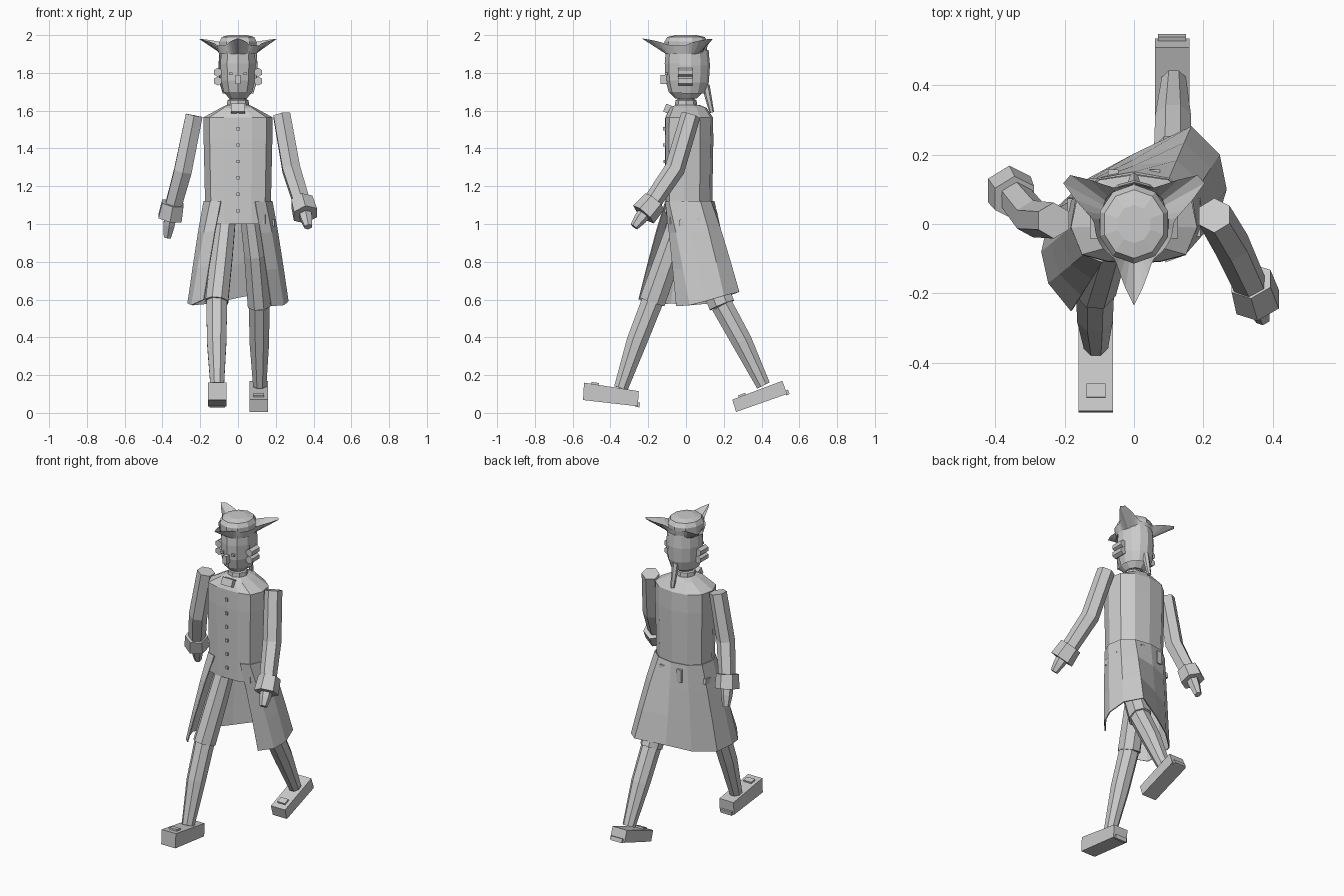
import bpy, bmesh, math
from mathutils import Vector, Matrix

old = bpy.data.objects.get("Cube")
if old:
    bpy.data.objects.remove(old, do_unlink=True)

grey = bpy.data.materials.new("plain grey")
grey.use_nodes = True
grey.diffuse_color = (0.6, 0.6, 0.6, 1)
grey.node_tree.nodes["Principled BSDF"].inputs["Base Color"].default_value = (0.6, 0.6, 0.6, 1)


def finish(name, bm):
    bmesh.ops.recalc_face_normals(bm, faces=bm.faces)
    mesh = bpy.data.meshes.new(name)
    bm.to_mesh(mesh)
    bm.free()
    mesh.materials.append(grey)
    obj = bpy.data.objects.new(name, mesh)
    bpy.context.collection.objects.link(obj)
    return obj


def loft(name, rings, closed=True, caps=True):
    """Skin a list of rings that all have the same number of points."""
    bm = bmesh.new()
    rows = [[bm.verts.new(p) for p in ring] for ring in rings]
    n = len(rows[0])
    for a, b in zip(rows, rows[1:]):
        for i in range(n if closed else n - 1):
            j = (i + 1) % n
            bm.faces.new((a[i], a[j], b[j], b[i]))
    if caps:
        bm.faces.new(rows[0])
        bm.faces.new(rows[-1])
    return finish(name, bm)


def tube(name, path, radii, sides=6, stretch=1.0):
    """Faceted limb along a path; stretch widens it front to back."""
    pts = [Vector(p) for p in path]
    rings = []
    for i, p in enumerate(pts):
        d = (pts[min(i + 1, len(pts) - 1)] - pts[max(i - 1, 0)]).normalized()
        v = d.cross(Vector((1, 0, 0))).normalized()
        u = v.cross(d)
        rings.append([p + radii[i] * (u * math.cos(t) + v * stretch * math.sin(t))
                      for t in (math.tau * (k + 0.5) / sides for k in range(sides))])
    return loft(name, rings)


def lathe(name, profile, sides=10, y=0.0, depth=1.0, start=0.0, sweep=math.tau):
    """Upright turned part from (radius, height) pairs."""
    full = sweep > 6.28
    count = sides if full else sides + 1
    angles = [start + sweep * k / sides for k in range(count)]
    rings = [[(r * math.cos(a), y + depth * r * math.sin(a), z) for a in angles]
             for r, z in profile]
    return loft(name, rings, full, full)


def box(name, loc, size, tilt=0.0):
    bm = bmesh.new()
    bmesh.ops.create_cube(bm, size=1)
    m = Matrix.Translation(loc) @ Matrix.Rotation(tilt, 4, 'X') @ Matrix.Diagonal((*size, 1))
    bmesh.ops.transform(bm, matrix=m, verts=bm.verts)
    return finish(name, bm)


# Torso: coat body with sloping shoulders
half = [(0, -0.112), (0.075, -0.11), (0.15, -0.09), (0.182, -0.01),
        (0.165, 0.075), (0.1, 0.13), (0, 0.145)]
section = half + [(-x, y) for x, y in half[-2:0:-1]]
loft("coat_body", [[(x * s, y * d, z) for x, y in section] for s, d, z in
                   ((0.96, 0.95, 1.0), (0.96, 0.96, 1.13), (1, 1, 1.45),
                    (1, 0.98, 1.565), (0.5, 0.75, 1.615), (0.33, 0.5, 1.63))])

# Coat skirt: open at the front, stretched by the stride
waist = [(-0.09, -0.108), (-0.145, -0.088), (-0.18, -0.01), (-0.165, 0.075), (-0.1, 0.13),
         (0, 0.148), (0.1, 0.13), (0.165, 0.075), (0.18, -0.01), (0.145, -0.088), (0.09, -0.108)]
hem = [(-0.18, -0.25, 0.6), (-0.245, -0.17, 0.57), (-0.265, -0.08, 0.58), (-0.24, 0.03, 0.57),
       (-0.13, 0.13, 0.58), (0, 0.2, 0.61), (0.165, 0.28, 0.64), (0.245, 0.2, 0.62),
       (0.265, 0.1, 0.59), (0.24, 0.02, 0.57), (0.175, -0.05, 0.565)]
skirt_rings = []
for t in (0, 0.3, 0.65, 1):
    f = t ** 0.9
    skirt_rings.append([(a[0] + (b[0] - a[0]) * f, a[1] + (b[1] - a[1]) * f,
                         1.12 + (b[2] - 1.12) * t) for a, b in zip(waist, hem)])
skirt = loft("coat_skirt", skirt_rings, False, False)
mod = skirt.modifiers.new("cloth", 'SOLIDIFY')
mod.thickness = 0.006
mod.offset = 0

# Buttons, cravat, pocket flaps and back tab
for i in range(6):
    z = 1.07 + 0.087 * i
    box("button", (0, -0.108 - 0.006 * min(1, i / 4), z), (0.016, 0.014, 0.018))
box("cravat", (0, -0.085, 1.605), (0.075, 0.06, 0.045), -0.4)
for s in (-1, 1):
    box("pocket_flap", (s * 0.182, 0.02, 1.01), (0.02, 0.11, 0.035), 0.1)
    box("back_tab", (s * 0.06, 0.145, 1.05), (0.03, 0.025, 0.08))

# Neck and collar
lathe("neck", [(0.046, 1.59), (0.044, 1.7)], 8)
lathe("collar", [(0.06, 1.615), (0.056, 1.655), (0.046, 1.66)], 8)

# Arms: sleeve, turned-back cuff and hand
arms = {"left": [(0.232, 0.025, 1.575), (0.282, -0.06, 1.29), (0.338, -0.165, 1.12),
                 (0.357, -0.225, 1.05), (0.372, -0.275, 0.985)],
        "right": [(-0.232, 0.01, 1.575), (-0.292, 0.015, 1.28), (-0.345, 0.075, 1.11),
                  (-0.36, 0.1, 1.03), (-0.374, 0.13, 0.93)]}
for side, (shoulder, elbow, cuff, wrist, fingers) in arms.items():
    mid = Vector(cuff).lerp(Vector(wrist), 0.9)
    tube(side + "_sleeve", [shoulder, elbow, mid], [0.052, 0.054, 0.048])
    tube(side + "_cuff", [cuff, wrist], [0.066, 0.072])
    knuckle = Vector(wrist).lerp(Vector(fingers), 0.35)
    tube(side + "_hand", [wrist, knuckle, fingers], [0.036, 0.034, 0.022])

# Legs: breeches, then stockings
legs = {"right": [(-0.058, -0.01, 1.08), (-0.085, -0.09, 0.84), (-0.112, -0.178, 0.59),
                  (-0.113, -0.26, 0.38), (-0.11, -0.345, 0.13)],
        "left": [(0.058, 0.02, 1.08), (0.09, 0.08, 0.84), (0.112, 0.19, 0.57),
                 (0.113, 0.295, 0.38), (0.115, 0.41, 0.145)]}
for side, (hip, thigh, knee, calf, ankle) in legs.items():
    tube(side + "_breeches", [hip, thigh, knee], [0.054, 0.062, 0.065], 8, 1.15)
    tube(side + "_stocking", [knee, calf, ankle], [0.059, 0.056, 0.038], 8, 1.05)

# Shoes: side outline pushed across, with buckle and heel
shoes = {"right": (-0.11, [(-0.54, 0.16), (-0.545, 0.068), (-0.255, 0.035), (-0.25, 0.115)]),
         "left": (0.11, [(0.245, 0.07), (0.265, 0.005), (0.535, 0.1), (0.51, 0.17)])}
for side, (cx, outline) in shoes.items():
    loft(side + "_shoe", [[(cx + w, y, z) for y, z in outline] for w in (-0.05, 0.05)])
    toe_top, toe_low, heel_low, heel_top = [Vector((cx, y, z)) for y, z in outline]
    d = heel_top - toe_top
    tilt = math.atan2(d.z, d.y)
    box(side + "_buckle", toe_top.lerp(heel_top, 0.2), (0.054, 0.04, 0.02), tilt)
    box(side + "_heel", heel_low + Vector((0, 0, 0.008)), (0.08, 0.02, 0.025), tilt)

# Head, nose and eyes
lathe("head", [(0.05, 1.665), (0.08, 1.7), (0.094, 1.76), (0.098, 1.85), (0.092, 1.93)],
      10, 0.0, 1.15, math.pi / 10)
box("nose", (0, -0.118, 1.765), (0.028, 0.035, 0.05))
for s in (-1, 1):
    box("eye", (s * 0.038, -0.105, 1.795), (0.02, 0.014, 0.014))

# Hair: cap round the back, side curls and tied tail
lathe("hair_cap", [(0.082, 1.69), (0.1, 1.75), (0.105, 1.84), (0.099, 1.92)],
      8, 0.006, 1.15, -0.3, math.pi + 0.6)
for s in (-1, 1):
    for z in (1.757, 1.803):
        tube("side_curl", [(s * 0.107, -0.042, z), (s * 0.107, 0.035, z)], [0.024, 0.024], 6)
tube("hair_tail", [(0, 0.105, 1.735), (0, 0.118, 1.67), (0, 0.137, 1.59)], [0.02, 0.018, 0.012], 6)

# Hat: crown and cocked brim rising to three points
lathe("hat_crown", [(0.1, 1.9), (0.104, 1.965), (0.09, 1.99), (0.05, 2.0)], 10, 0, 1.1, math.pi / 10)
tips = [(math.radians(a), r) for a, r in ((-90, 0.235), (33.5, 0.265), (146.5, 0.265))]
low, high = [], []
for k in range(48):
    a = math.radians(-90) + math.tau * k / 48
    reach, lift = 0.114, 1.945
    for tip, r in tips:
        gap = abs((a - tip + math.pi) % math.tau - math.pi)
        f = max(0, 1 - gap / 0.6) ** 2
        reach += (r - 0.114) * f
        lift += 0.038 * max(0, 1 - gap / 0.6)
    low.append((0.1 * math.cos(a), 0.106 * math.sin(a), 1.9))
    high.append((reach * math.cos(a), reach * math.sin(a), lift))
loft("hat_brim", [low, high], True, False)
